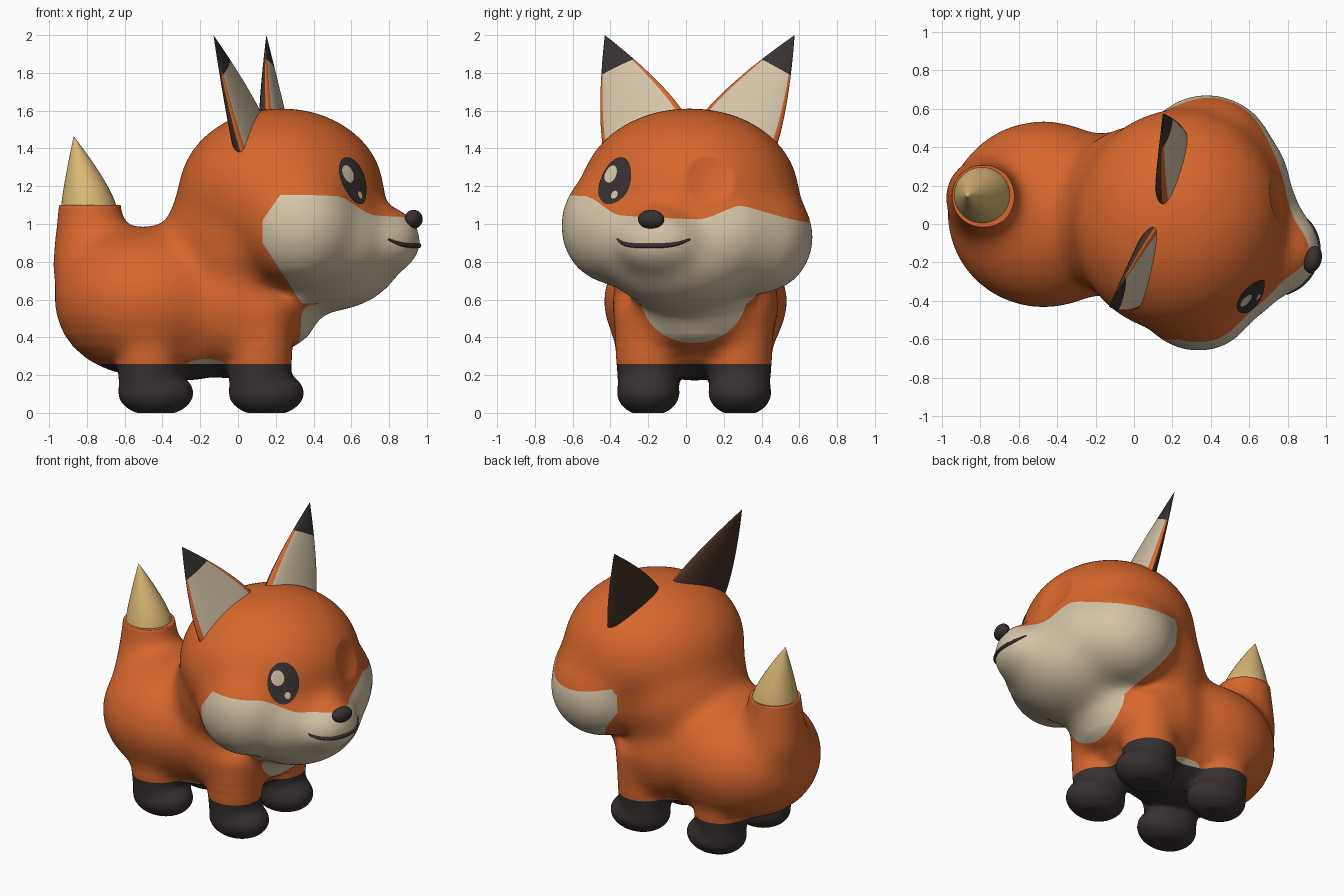
import bpy, bmesh, math
from mathutils import Vector, Matrix
from mathutils.bvhtree import BVHTree

if "Cube" in bpy.data.objects:
    bpy.data.objects.remove(bpy.data.objects["Cube"])


def material(name, rgb):
    m = bpy.data.materials.new(name)
    m.use_nodes = True
    m.diffuse_color = (*rgb, 1)
    bsdf = m.node_tree.nodes["Principled BSDF"]
    bsdf.inputs["Base Color"].default_value = (*rgb, 1)
    bsdf.inputs["Roughness"].default_value = 0.8
    return m


ORANGE = material("orange fur", (0.68, 0.135, 0.026))
CREAM = material("cream fur", (0.66, 0.55, 0.39))
DARK = material("charcoal", (0.04, 0.03, 0.03))
BROWN = material("dark brown", (0.06, 0.031, 0.019))
GOLD = material("golden tan", (0.70, 0.48, 0.18))

YAW = math.radians(-17)                      # the head looks a little to its right
FWD = Vector((math.cos(YAW), math.sin(YAW), 0))
LEFT = Vector((-FWD.y, FWD.x, 0))
HEAD = Vector((0.23, 0.02, 1.16))


def make_object(name, bm, mats):
    mesh = bpy.data.meshes.new(name)
    bm.to_mesh(mesh)
    bm.free()
    for m in mats:
        mesh.materials.append(m)
    mesh.shade_smooth()
    obj = bpy.data.objects.new(name, mesh)
    bpy.context.collection.objects.link(obj)
    return obj


def blob(bm, loc, radii, yaw=0.0):
    mat = Matrix.Translation(loc) @ Matrix.Rotation(yaw, 4, 'Z') @ Matrix.Diagonal((*radii, 1))
    bmesh.ops.create_icosphere(bm, subdivisions=4, radius=1, matrix=mat)


def pillar(bm, x, y, z0, z1, r0, r1):
    bmesh.ops.create_cone(bm, cap_ends=True, segments=32, radius1=r0, radius2=r1, depth=z1 - z0,
                          matrix=Matrix.Translation((x, y, (z0 + z1) / 2)))


# Torso, belly, neck and chest
bm = bmesh.new()
blob(bm, (-0.47, 0.05, 0.59), (0.51, 0.495, 0.40))
blob(bm, (-0.3, 0.045, 0.45), (0.45, 0.38, 0.28))
blob(bm, (-0.04, 0.05, 0.57), (0.36, 0.45, 0.39))
blob(bm, (0.02, 0.04, 0.92), (0.41, 0.48, 0.42))
blob(bm, (0.25, 0.05, 0.57), (0.19, 0.3, 0.23))

# Head, cheeks, jaw and snout
blob(bm, HEAD, (0.55, 0.59, 0.46), YAW)
blob(bm, (0.32, -0.38, 0.99), (0.32, 0.29, 0.32), YAW)
blob(bm, (0.40, 0.38, 0.93), (0.34, 0.30, 0.31), YAW)
blob(bm, (0.52, 0.22, 0.95), (0.30, 0.3, 0.28), YAW)
blob(bm, (0.5, -0.27, 0.92), (0.28, 0.25, 0.26), YAW)
blob(bm, (0.46, -0.02, 0.85), (0.42, 0.43, 0.32), YAW)
blob(bm, (0.75, -0.14, 0.9), (0.23, 0.25, 0.18), YAW)
blob(bm, (0.73, -0.12, 0.99), (0.24, 0.15, 0.12), YAW)

# Legs and paws
for x in (0.115, -0.47):
    for y in (-0.2, 0.285):
        pillar(bm, x, y, 0.08, 0.6, 0.155, 0.2)
        blob(bm, (x + 0.035, y, 0.105), (0.205, 0.17, 0.125))

# Tail stump
blob(bm, (-0.75, 0.12, 0.78), (0.235, 0.24, 0.27))
pillar(bm, -0.785, 0.145, 0.75, 1.25, 0.21, 0.16)

# Fuse everything into one soft skin
body = make_object("body", bm, [ORANGE, CREAM, DARK])
remesh = body.modifiers.new("Fuse", 'REMESH')
remesh.mode = 'VOXEL'
remesh.voxel_size = 0.015
soften = body.modifiers.new("Soften", 'SMOOTH')
soften.factor = 0.5
soften.iterations = 36
graph = bpy.context.evaluated_depsgraph_get()
skin = bpy.data.meshes.new_from_object(body.evaluated_get(graph))
body.modifiers.clear()
bm = bmesh.new()
bm.from_mesh(skin)
bpy.data.meshes.remove(skin)

# Melt the joints above the paws further
for floor in (0.3, 0.36, 0.42):
    upper = [v for v in bm.verts if v.co.z > floor]
    for _ in range(32):
        bmesh.ops.smooth_vert(bm, verts=upper, factor=0.5,
                              use_axis_x=True, use_axis_y=True, use_axis_z=True)

# Flat soles, flat tail stump, and a shallow dent for the empty left eye socket
socket = Vector((0.76, 0.13, 1.24))
for v in bm.verts:
    v.co.z = max(v.co.z, 0)
    if v.co.x < -0.55:
        v.co.z = min(v.co.z, 1.1)
    d = (v.co - socket).length / 0.13
    if d < 1:
        v.co -= Vector((0.03, 0.005, 0)) * (1 - d * d)


def ramp(t):
    t = min(max(t, 0), 1)
    return t * t * (3 - 2 * t)


def cream_field(p):
    """Positive on the muzzle, cheeks, bib and belly patch."""
    lat = (p - HEAD).dot(LEFT)
    brow = 1.035 + 0.09 * ramp((abs(lat) - 0.2) / 0.25) - 0.05 * lat - 0.3 * max(0, lat - 0.4)
    back = 0.13 + 0.7 * max(0, p.z - 1.02) + 0.65 * max(0, 0.9 - p.z)
    face = min(brow - p.z, p.x - back, p.z - 0.58)
    oval = 1 - math.hypot((p.y - 0.04) / 0.28, (p.z - 0.62) / 0.25)
    belly = 1 - math.hypot((p.x + 0.17) / 0.1, (p.z - 0.255) / 0.03)
    return max(face, min(0.25 * oval, p.x - 0.15), 0.03 * belly)


def sock_field(p):
    return 0.258 - p.z


def cut_along(bm, field):
    """Cut clean edges where the field changes sign."""
    value = {v: field(v.co) for v in bm.verts}
    fresh = []
    for e in list(bm.edges):
        a, b = e.verts
        fa, fb = value[a], value[b]
        if fa * fb < 0:
            fresh.append(bmesh.utils.edge_split(e, a, fa / (fa - fb))[1])
    bmesh.ops.connect_verts(bm, verts=fresh)


cut_along(bm, cream_field)
cut_along(bm, sock_field)
for f in bm.faces:
    c = f.calc_center_median()
    f.material_index = 2 if sock_field(c) > 0 else 1 if cream_field(c) > 0 else 0
    f.smooth = True
bm.normal_update()
surface = BVHTree.FromBMesh(bm)
bm.to_mesh(body.data)
bm.free()


def on_skin(point, direction, lift):
    hit, normal, _, _ = surface.ray_cast(point + direction * 0.6, -direction)
    return hit + normal * lift if hit else point


def plate(name, mat, centre, direction, rx, rz, lift):
    """Thin oval patch that follows the skin."""
    n = Vector(direction).normalized()
    side = Vector((0, 0, 1)).cross(n).normalized()
    up = n.cross(side)
    bm = bmesh.new()
    bmesh.ops.create_grid(bm, x_segments=16, y_segments=16, size=1)
    for v in bm.verts:
        u, w = v.co.x, v.co.y
        flat = side * u * math.sqrt(1 - w * w / 2) * rx + up * w * math.sqrt(1 - u * u / 2) * rz
        v.co = on_skin(Vector(centre) + flat, n, lift)
    return make_object(name, bm, [mat])


# Right eye with two glints
gaze = (0.72, -0.69, 0.1)
plate("eye", DARK, (0.6, -0.365, 1.225), gaze, 0.103, 0.128, 0.006)
plate("eye_glint_large", CREAM, (0.58, -0.395, 1.262), gaze, 0.042, 0.047, 0.011)
plate("eye_glint_small", CREAM, (0.63, -0.365, 1.15), gaze, 0.02, 0.022, 0.011)

# Nose
bm = bmesh.new()
blob(bm, (0.93, -0.185, 1.025), (0.045, 0.072, 0.05), YAW)
make_object("nose", bm, [DARK])

# Mouth line laid on the snout
curve = bpy.data.curves.new("mouth", 'CURVE')
curve.dimensions = '3D'
curve.bevel_depth = 0.012
curve.use_fill_caps = True
line = curve.splines.new('POLY')
line.points.add(24)
for i, pt in enumerate(line.points):
    s = i / 12 - 1
    base = Vector((0.78, -0.15, 0.885 + 0.035 * s ** 4)) + LEFT * 0.2 * s
    pt.co = (*on_skin(base, FWD, 0.0), 1)
    pt.radius = 0.4 + 0.6 * (1 - s ** 4)
curve.materials.append(DARK)
bpy.context.collection.objects.link(bpy.data.objects.new("mouth", curve))


def ear(name, outer, inner, tip, bulge):
    """Tapered lens: cream front, orange rim, dark back and tip."""
    outer, inner, tip = Vector(outer), Vector(inner), Vector(tip)
    front = (inner - outer).cross(tip - outer).normalized()
    if front.x < 0:
        front.negate()
    middle, half = (outer + inner) / 2, (inner - outer) / 2
    rows, cols = 25, 40
    bm = bmesh.new()
    rings = []
    for r in range(rows):
        t = r / rows
        width = 1 - t ** 1.35
        ring = []
        for c in range(cols):
            ang = 2 * math.pi * c / cols
            depth = bulge if math.sin(ang) > 0 else 0.085
            ring.append(bm.verts.new(middle.lerp(tip, t) + half * width * math.cos(ang)
                                     + front * depth * (1 - t) * math.sin(ang)))
        rings.append(ring)
    end = bm.verts.new(tip)
    bm.faces.new(rings[0])
    for c in range(cols):
        d = (c + 1) % cols
        mid = 2 * math.pi * (c + 0.5) / cols
        for r in range(rows):
            low = rings[r]
            if r < rows - 1:
                f = bm.faces.new((low[c], low[d], rings[r + 1][d], rings[r + 1][c]))
            else:
                f = bm.faces.new((low[c], low[d], end))
            if math.sin(mid) < 0:
                f.material_index = 3
            elif r / rows > 0.67:
                f.material_index = 2
            else:
                f.material_index = 1 if abs(math.cos(mid)) < 0.9 else 0
    bmesh.ops.recalc_face_normals(bm, faces=bm.faces)
    make_object(name, bm, [ORANGE, CREAM, DARK, BROWN])


ear("right_ear", (0.02, -0.43, 1.36), (0.12, 0.0, 1.57), (-0.13, -0.43, 2.0), 0.05)
ear("left_ear", (0.27, 0.46, 1.36), (0.15, 0.08, 1.57), (0.15, 0.575, 2.0), 0.06)

# Golden tail tip: a rolled grid narrowing to a slightly swept point
bm = bmesh.new()
bmesh.ops.create_grid(bm, x_segments=40, y_segments=14, size=0.5)
for v in bm.verts:
    ang, t = 2 * math.pi * v.co.x, v.co.y + 0.5
    r = 0.146 * (1 - t ** 1.25)
    v.co = (-0.79 - 0.08 * t ** 1.3 + r * math.cos(ang), 0.15 + r * math.sin(ang), 1.095 + 0.37 * t)
bmesh.ops.remove_doubles(bm, verts=bm.verts, dist=0.0005)
bmesh.ops.holes_fill(bm, edges=bm.edges)
bmesh.ops.recalc_face_normals(bm, faces=bm.faces)
tail_tip = make_object("tail_tip", bm, [GOLD])

# Keep the tail tip base crisp
bpy.ops.object.select_all(action='DESELECT')
tail_tip.select_set(True)
bpy.context.view_layer.objects.active = tail_tip
bpy.ops.object.shade_smooth_by_angle(angle=math.radians(50))
